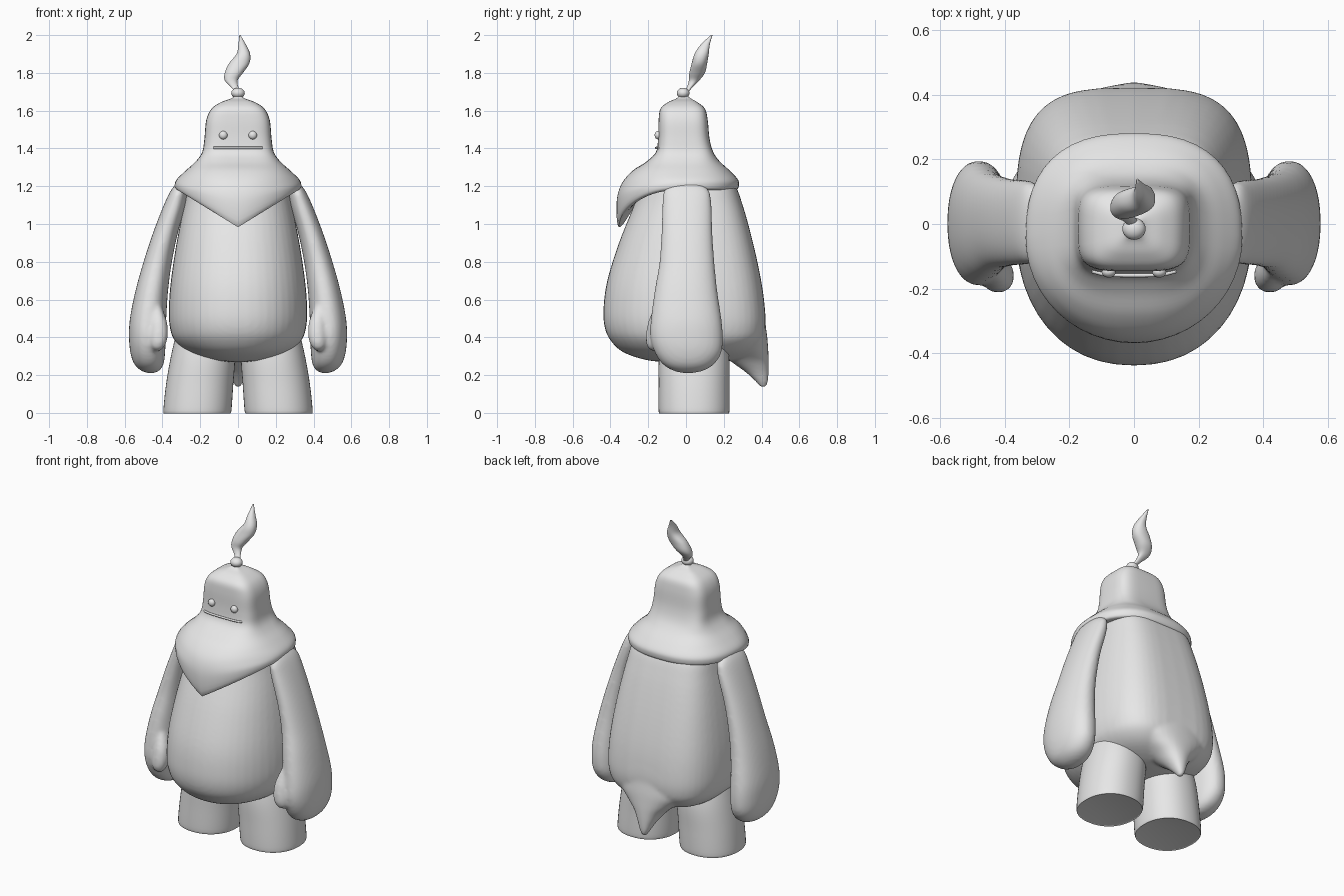
import bpy, bmesh, math

cube = bpy.data.objects.get("Cube")
if cube:
    bpy.data.objects.remove(cube, do_unlink=True)

grey = bpy.data.materials.new("plain_grey")
grey.use_nodes = True
grey.diffuse_color = (0.8, 0.8, 0.8, 1)
for node in grey.node_tree.nodes:
    if node.type == 'BSDF_PRINCIPLED':
        node.inputs["Base Color"].default_value = (0.8, 0.8, 0.8, 1)

SEGMENTS, STEPS = 48, 5
# row: z, centre x, front y, back y, half width, front exponent, back exponent, front drape
DEFAULTS = (2.2, 2.2, 0.0)


def smooth_rows(rows):
    """Catmull-Rom interpolation of the section rows."""
    rows = [tuple(r) + DEFAULTS[len(r) - 5:] for r in rows]
    out = []
    for i in range(len(rows) - 1):
        a, b, c, d = (rows[max(i - 1, 0)], rows[i], rows[i + 1],
                      rows[min(i + 2, len(rows) - 1)])
        for k in range(STEPS):
            t = k / STEPS
            out.append([q + 0.5 * t * (r - p + t * (2 * p - 5 * q + 4 * r - s
                        + t * (3 * (q - r) + s - p)))
                        for p, q, r, s in zip(a, b, c, d)])
    return out + [list(rows[-1])]


def section(bm, row):
    """One superellipse ring, with separate front and back squareness."""
    z, cx, yf, yb, rx, nf, nb, drape = row
    ring = []
    for i in range(SEGMENTS):
        ang = 2 * math.pi * i / SEGMENTS
        c, s = math.cos(ang), math.sin(ang)
        power = 2 / (nf if s < 0 else nb)
        u = math.copysign(abs(c) ** power, c)
        v = math.copysign(abs(s) ** power, s)
        drop = drape * (1 - abs(u)) if s < 0 else 0
        ring.append(bm.verts.new((cx + rx * u,
                                  (yf + yb) / 2 + (yb - yf) / 2 * v, z - drop)))
    return ring


def finish(obj):
    obj.data.materials.append(grey)
    bpy.ops.object.select_all(action='DESELECT')
    obj.select_set(True)
    bpy.context.view_layer.objects.active = obj
    bpy.ops.object.shade_smooth_by_angle(angle=math.radians(50))
    return obj


def loft(name, *shapes, side=1, blend=False):
    """Skin one or more stacks of sections; blend fuses them into one skin."""
    bm = bmesh.new()
    for rows in shapes:
        rings = [section(bm, [r[0], side * r[1]] + list(r[2:]))
                 for r in smooth_rows(rows)]
        for low, high in zip(rings, rings[1:]):
            for i in range(SEGMENTS):
                j = (i + 1) % SEGMENTS
                bm.faces.new((low[i], low[j], high[j], high[i]))
        bm.faces.new(rings[0])
        bm.faces.new(rings[-1])
    bmesh.ops.recalc_face_normals(bm, faces=bm.faces)
    mesh = bpy.data.meshes.new(name)
    bm.to_mesh(mesh)
    bm.free()
    obj = bpy.data.objects.new(name, mesh)
    bpy.context.collection.objects.link(obj)
    finish(obj)
    if blend:
        remesh = obj.modifiers.new("fuse", 'REMESH')
        remesh.mode = 'VOXEL'
        remesh.voxel_size = 0.011
        remesh.use_smooth_shade = True
        relax = obj.modifiers.new("relax", 'SMOOTH')
        relax.iterations = 6
    return obj


def ball(name, location, scale):
    bpy.ops.mesh.primitive_uv_sphere_add(segments=24, ring_count=12, radius=1,
                                         location=location)
    obj = bpy.context.object
    obj.name = name
    obj.scale = scale
    return finish(obj)


# Pear-shaped body with a pointed tail at the back
body = [(1.3, 0, -.15, .15, .18), (1.22, 0, -.23, .25, .255),
        (1.1, 0, -.275, .3, .285), (.9, 0, -.355, .355, .325),
        (.7, 0, -.417, .398, .355), (.55, 0, -.437, .418, .366),
        (.45, 0, -.43, .42, .36), (.38, 0, -.397, .4, .333),
        (.32, 0, -.33, .34, .26), (.28, 0, -.21, .24, .14),
        (.268, 0, -.1, .1, .03)]
tail = [(.58, 0, .1, .405, .27), (.42, 0, .15, .428, .25),
        (.34, 0, .19, .435, .17), (.28, 0, .23, .438, .1),
        (.22, 0, .31, .438, .055), (.17, 0, .365, .435, .03),
        (.135, 0, .395, .425, .012)]
loft("body", [r + (2.2, 3.4) for r in body], tail, blend=True)

# Head flowing into a draped cowl with a front point
squared = [(1.685, 0, -.03, 0, .01), (1.665, 0, -.05, .025, .035),
           (1.645, 0, -.095, .06, .09), (1.61, 0, -.135, .1, .14),
           (1.55, 0, -.145, .115, .168), (1.45, 0, -.148, .125, .178),
           (1.38, 0, -.16, .145, .19)]
cowl = [(1.33, 0, -.21, .18, .225, 3, 3, 0),
        (1.28, 0, -.285, .235, .28, 2.4, 2.6, 0),
        (1.235, 0, -.345, .275, .325, 2, 2.5, .03),
        (1.205, 0, -.368, .28, .335, 2, 2.5, .1),
        (1.183, 0, -.355, .27, .325, 2, 2.5, .2),
        (1.185, 0, -.29, .24, .28, 2, 2.5, .12),
        (1.22, 0, -.2, .18, .2, 2, 2.5, 0)]
loft("head_and_cowl", [r + (4, 4) for r in squared] + cowl)

# Arms with mitten hands and thumbs, and legs
arm = [(1.22, .3, -.06, .06, .02), (1.18, .312, -.115, .12, .042),
       (1.1, .335, -.125, .135, .058), (.95, .385, -.13, .14, .066),
       (.8, .425, -.14, .15, .075), (.65, .456, -.165, .165, .086),
       (.5, .476, -.185, .187, .096), (.4, .48, -.188, .195, .097),
       (.32, .478, -.165, .187, .092), (.26, .472, -.125, .15, .078),
       (.225, .465, -.07, .095, .05), (.21, .46, -.01, .03, .012)]
thumb = [(.58, .435, -.16, -.08, .025), (.48, .42, -.2, -.1, .044),
         (.4, .42, -.212, -.12, .047), (.35, .425, -.205, -.13, .035),
         (.328, .426, -.18, -.15, .012)]
leg = [(0, .215, -.137, .222, .172), (.012, .215, -.145, .23, .18),
       (.15, .203, -.145, .23, .178), (.3, .185, -.143, .228, .17),
       (.45, .17, -.12, .2, .15)]
for label, side in (("left", 1), ("right", -1)):
    loft(label + "_arm", arm, thumb, side=side, blend=True)
    loft(label + "_leg", leg, side=side)
    ball(label + "_eye", (side * .078, -.148, 1.47), (.022, .018, .022))

# Mouth ridge
curve = bpy.data.curves.new("mouth", 'CURVE')
curve.dimensions = '3D'
curve.bevel_depth = .006
curve.use_fill_caps = True
line = curve.splines.new('POLY')
line.points.add(8)
for i, point in enumerate(line.points):
    u = i / 4 - 1
    point.co = (.13 * u, -.159 + .013 * u ** 4, 1.403, 1)
curve.materials.append(grey)
bpy.context.collection.objects.link(bpy.data.objects.new("mouth", curve))

# Topknot: tied ball and a wavy tuft
ball("knot", (0, -.015, 1.693), (.036, .034, .028))
loft("hair_tuft", [(1.7, 0, -.015, .015, .015), (1.725, -.018, .005, .035, .02),
                   (1.76, -.036, .015, .07, .034), (1.8, -.022, .018, .1, .048),
                   (1.85, .006, .03, .112, .054), (1.9, .028, .045, .12, .036),
                   (1.95, .022, .078, .126, .02), (2, .01, .132, .14, .003)])
